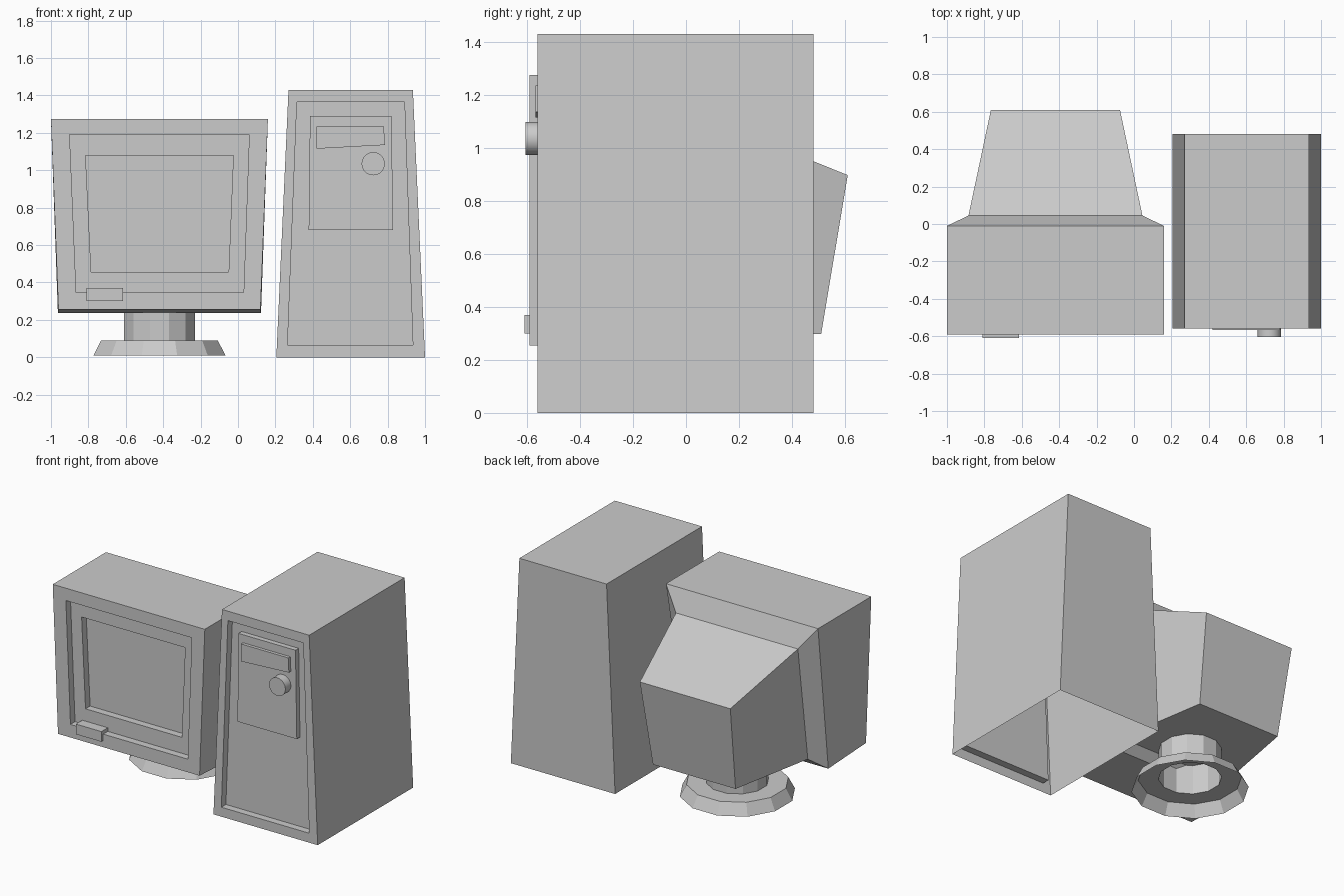
import bpy, bmesh, math

old = bpy.data.objects.get("Cube")
if old:
    bpy.data.objects.remove(old, do_unlink=True)

grey = bpy.data.materials.new("plain_grey")
grey.use_nodes = True
GREY = (0.6, 0.6, 0.6, 1)
grey.diffuse_color = GREY
grey.node_tree.nodes["Principled BSDF"].inputs["Base Color"].default_value = GREY


def finish(bm, name):
    mesh = bpy.data.meshes.new(name)
    bm.to_mesh(mesh)
    bm.free()
    mesh.materials.append(grey)
    obj = bpy.data.objects.new(name, mesh)
    bpy.context.scene.collection.objects.link(obj)
    return obj


def trapezoid(top, bottom, y_top, y_bottom=None):
    """Four corners; top and bottom are (x left, x right, z)."""
    y_bottom = y_top if y_bottom is None else y_bottom
    return [(top[0], y_top, top[2]), (top[1], y_top, top[2]),
            (bottom[1], y_bottom, bottom[2]), (bottom[0], y_bottom, bottom[2])]


def skin(name, sections, open_floor=False):
    """Join four-cornered sections from back to front and cap both ends."""
    bm = bmesh.new()
    rings = [[bm.verts.new(p) for p in s] for s in sections]
    bm.faces.new(rings[0])
    bm.faces.new(rings[-1][::-1])
    for a, b in zip(rings, rings[1:]):
        for i in range(4):
            j = (i + 1) % 4
            bm.faces.new((b[i], b[j], a[j], a[i]))
    if open_floor:
        floor = [f for f in bm.faces if all(v.co.z < 0.001 for v in f.verts)]
        bmesh.ops.delete(bm, geom=floor, context='FACES_ONLY')
    return finish(bm, name)


def lathe(name, profile, centre, sides):
    """Faceted shell turned around an upright axis, open at both ends."""
    bm = bmesh.new()
    rings = []
    for radius, z in profile:
        angles = [math.tau * (i + 0.5) / sides for i in range(sides)]
        rings.append([bm.verts.new((centre[0] + radius * math.cos(t),
                                    centre[1] + radius * math.sin(t), z)) for t in angles])
    for a, b in zip(rings, rings[1:]):
        for i in range(sides):
            j = (i + 1) % sides
            bm.faces.new((a[i], a[j], b[j], b[i]))
    return finish(bm, name)


# Monitor: tapered tube housing, sloped shoulder, front box, recessed bezel and screen
bezel = (-0.9, 0.06, 1.19), (-0.865, 0.03, 0.345)
screen = (-0.815, -0.025, 1.08), (-0.785, -0.05, 0.455)
skin("monitor", [
    trapezoid((-0.765, -0.075, 0.897), (-0.735, -0.105, 0.298), 0.61, 0.51),
    trapezoid((-0.885, 0.045, 1.125), (-0.845, 0.005, 0.292), 0.045, -0.12),
    trapezoid((-1.0, 0.16, 1.275), (-0.963, 0.123, 0.237), -0.01, -0.175),
    trapezoid((-1.0, 0.16, 1.275), (-0.96, 0.12, 0.255), -0.59),
    trapezoid(*bezel, -0.59),
    trapezoid(*bezel, -0.54),
    trapezoid(*screen, -0.54),
    trapezoid(*screen, -0.49),
])

# Control block on the lower bezel
block = (-0.81, -0.615, 0.37), (-0.81, -0.615, 0.3)
skin("monitor_control", [trapezoid(*block, -0.54), trapezoid(*block, -0.61)])

# Hollow foot and neck
lathe("monitor_stand", [(0.365, 0.01), (0.323, 0.09), (0.197, 0.09), (0.197, 0.3)],
      (-0.42, 0.04), 12)

# Computer tower with a recessed front and an open underside
outer = (0.27, 0.935, 1.43), (0.205, 1.0, 0.0)
recess = (0.315, 0.89, 1.365), (0.265, 0.935, 0.065)
skin("tower_case", [
    trapezoid(*outer, 0.48),
    trapezoid(*outer, -0.56),
    trapezoid(*recess, -0.56),
    trapezoid(*recess, -0.51),
], open_floor=True)

# Raised panel on the tower front
panel = (0.385, 0.82, 1.29), (0.378, 0.83, 0.68)
skin("tower_panel", [trapezoid(*panel, -0.51), trapezoid(*panel, -0.545)])

# Drive plate with a slanted lower edge
drive = [trapezoid((0.42, 0.78, 1.235), (0.42, 0.785, 1.115), y) for y in (-0.54, -0.567)]
for section in drive:
    x, y, z = section[2]
    section[2] = (x, y, z + 0.02)
skin("drive_plate", drive)

# Round power button
bpy.ops.mesh.primitive_cylinder_add(vertices=32, radius=0.062, depth=0.065,
                                    location=(0.723, -0.5725, 1.035),
                                    rotation=(math.pi / 2, 0, 0))
button = bpy.context.object
button.name = "power_button"
button.data.materials.append(grey)
bpy.ops.object.shade_smooth_by_angle(angle=math.radians(35))
